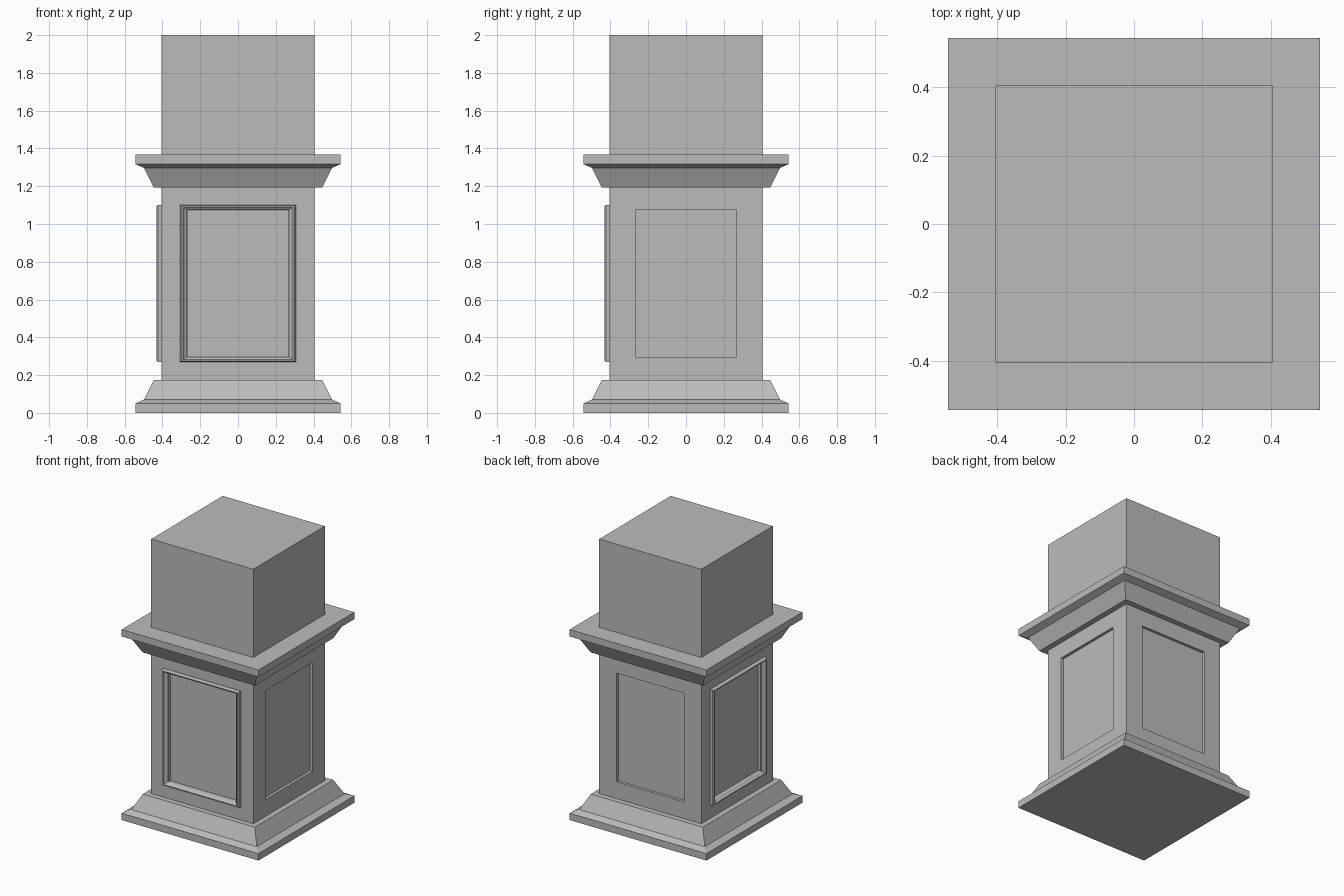
import bpy, bmesh, math
from mathutils import Matrix

if "Cube" in bpy.data.objects:
    bpy.data.objects.remove(bpy.data.objects["Cube"])

stone = bpy.data.materials.new("grey stone")
stone.diffuse_color = (0.5, 0.5, 0.5, 1)
stone.use_nodes = True
stone.node_tree.nodes["Principled BSDF"].inputs["Base Color"].default_value = stone.diffuse_color

HALF = 0.405            # shaft half width
PW, PB, PT = 0.268, 0.295, 1.075   # panel half width, bottom, top
DEPTH = 0.02


def finish(bm, name):
    bmesh.ops.remove_doubles(bm, verts=bm.verts, dist=1e-5)
    bmesh.ops.recalc_face_normals(bm, faces=bm.faces)
    me = bpy.data.meshes.new(name)
    bm.to_mesh(me)
    bm.free()
    me.materials.append(stone)
    ob = bpy.data.objects.new(name, me)
    bpy.context.collection.objects.link(ob)
    return ob


def bridge(bm, a, b):
    for i in range(4):
        j = (i + 1) % 4
        bm.faces.new((a[i], a[j], b[j], b[i]))


def wall_rect(bm, w, z0, z1, out):
    # rectangle facing the front, at distance out from the axis
    return [bm.verts.new(p) for p in
            ((-w, -out, z0), (w, -out, z0), (w, -out, z1), (-w, -out, z1))]


# Shaft with a sunken panel on each of its four sides
bm = bmesh.new()
for k in range(4):
    start = len(bm.verts)
    outer = wall_rect(bm, HALF, 0, 2, HALF)
    rim = wall_rect(bm, PW, PB, PT, HALF)
    floor = wall_rect(bm, PW, PB, PT, HALF - DEPTH)
    bridge(bm, outer, rim)
    bridge(bm, rim, floor)
    bm.faces.new(floor)
    bmesh.ops.rotate(bm, verts=outer + rim + floor,
                     matrix=Matrix.Rotation(k * math.pi / 2, 3, 'Z'))
for z in (0, 2):
    bm.faces.new([bm.verts.new((x * HALF, y * HALF, z))
                  for x, y in ((-1, -1), (1, -1), (1, 1), (-1, 1))])
finish(bm, "shaft")


# Square mouldings around the shaft, from (half width, height) profiles
def moulding(name, profile):
    bm = bmesh.new()
    rings = [[bm.verts.new((x * r, y * r, z))
              for x, y in ((-1, -1), (1, -1), (1, 1), (-1, 1))] for r, z in profile]
    for a, b in zip(rings, rings[1:]):
        bridge(bm, a, b)
    finish(bm, name)


base = [(HALF, 0), (0.543, 0), (0.543, 0.05), (0.498, 0.07), (0.445, 0.175), (HALF, 0.175)]
moulding("base_moulding", base)
moulding("cap_moulding", [(r, 1.367 - z) for r, z in base])

# Raised picture frames around the front and left panels: (inset, distance out)
frame = [(0, HALF), (0, 0.424), (0.007, 0.432), (0.016, 0.432), (0.023, 0.42),
         (0.032, 0.415), (0.036, 0.41), (0.036, HALF - DEPTH)]
for name, angle in (("front_frame", 0), ("left_frame", -math.pi / 2)):
    bm = bmesh.new()
    loops = [wall_rect(bm, 0.306 - i, 0.27 + i * 0.72, 1.1 - i * 0.72, out)
             for i, out in frame]
    for a, b in zip(loops, loops[1:]):
        bridge(bm, a, b)
    bmesh.ops.rotate(bm, verts=bm.verts, matrix=Matrix.Rotation(angle, 3, 'Z'))
    finish(bm, name)
